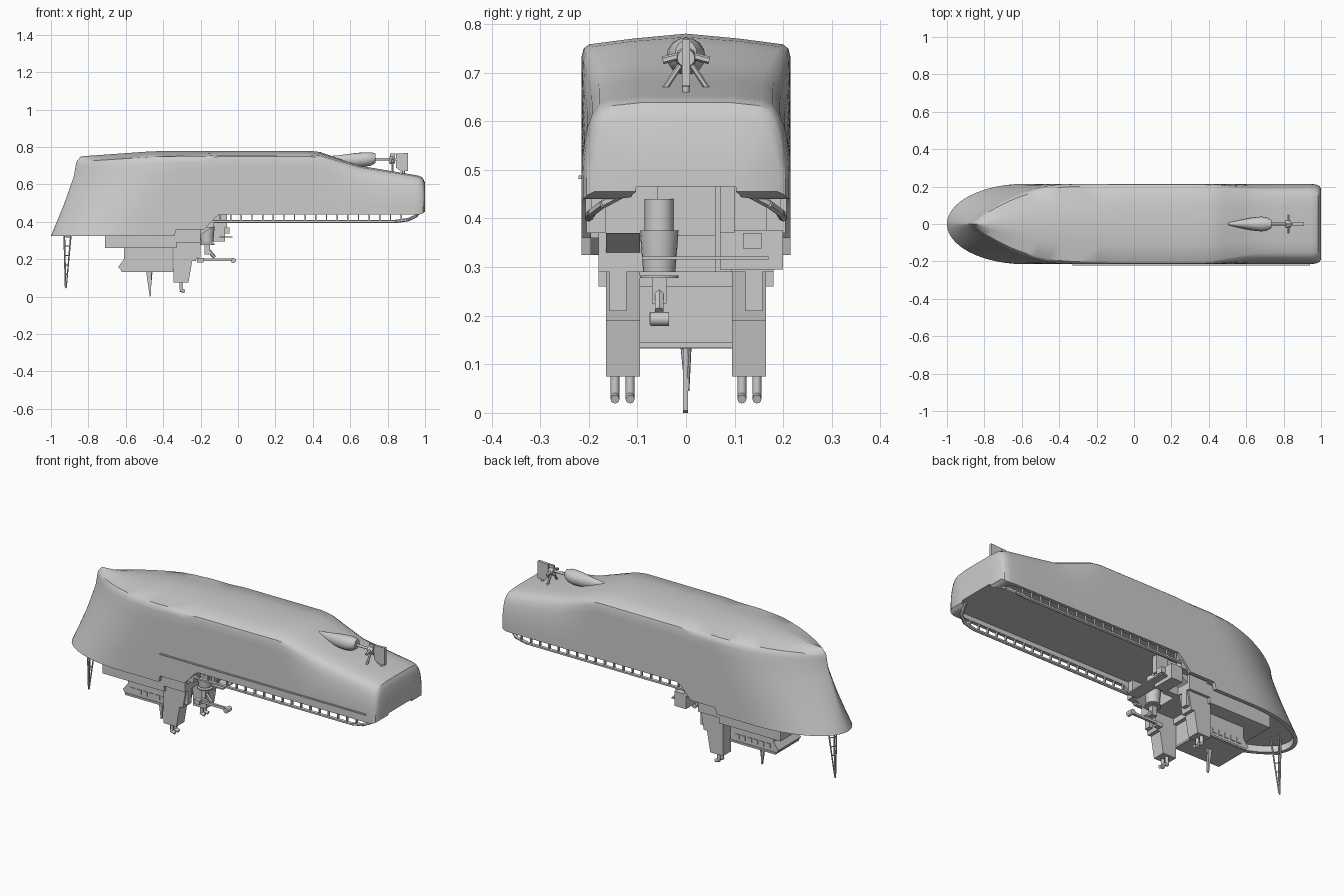
import bpy, bmesh, math
from mathutils import Vector

cube = bpy.data.objects.get("Cube")
if cube:
    bpy.data.objects.remove(cube, do_unlink=True)

grey = bpy.data.materials.new("light grey")
grey.use_nodes = True
grey.diffuse_color = (0.6, 0.6, 0.6, 1)
grey.node_tree.nodes["Principled BSDF"].inputs["Base Color"].default_value = (0.6, 0.6, 0.6, 1)


def finish(name, bm, smooth=False, mirror=False):
    bmesh.ops.recalc_face_normals(bm, faces=bm.faces)
    mesh = bpy.data.meshes.new(name)
    bm.to_mesh(mesh)
    bm.free()
    mesh.materials.append(grey)
    ob = bpy.data.objects.new(name, mesh)
    bpy.context.collection.objects.link(ob)
    if smooth:
        bpy.ops.object.select_all(action='DESELECT')
        ob.select_set(True)
        bpy.context.view_layer.objects.active = ob
        bpy.ops.object.shade_smooth_by_angle(angle=math.radians(35))
    if mirror:
        mod = ob.modifiers.new("mirror", 'MIRROR')
        mod.use_axis = (False, True, False)
        mod.merge_threshold = 0.0005
    return ob


def box(name, x0, x1, y0, y1, z0, z1, mirror=False):
    bm = bmesh.new()
    bmesh.ops.create_cube(bm, size=1)
    for v in bm.verts:
        v.co = ((x0 + x1) / 2 + v.co.x * (x1 - x0),
                (y0 + y1) / 2 + v.co.y * (y1 - y0),
                (z0 + z1) / 2 + v.co.z * (z1 - z0))
    return finish(name, bm, mirror=mirror)


def slab(name, outline, y0, y1, mirror=False):
    """Side outline in x and z, extruded across y."""
    bm = bmesh.new()
    face = bm.faces.new([bm.verts.new((x, y0, z)) for x, z in outline])
    out = bmesh.ops.extrude_face_region(bm, geom=[face])["geom"]
    for v in out:
        if isinstance(v, bmesh.types.BMVert):
            v.co.y = y1
    return finish(name, bm, mirror=mirror)


def rod(name, a, b, r0, r1=None, sides=12, mirror=False):
    a, b = Vector(a), Vector(b)
    bm = bmesh.new()
    bmesh.ops.create_cone(bm, cap_ends=True, segments=sides, radius1=r0,
                          radius2=r0 if r1 is None else r1, depth=(b - a).length)
    turn = (b - a).to_track_quat('Z', 'Y').to_matrix()
    for v in bm.verts:
        v.co = turn @ v.co + (a + b) / 2
    return finish(name, bm, smooth=sides > 6, mirror=mirror)


def interp(x, pts):
    if x <= pts[0][0]:
        return pts[0][1]
    for (xa, ya), (xb, yb) in zip(pts, pts[1:]):
        if x <= xb:
            return ya + (yb - ya) * (x - xa) / (xb - xa)
    return pts[-1][1]


# Hull: stations lofted along x, half section mirrored across y
KEEL = [(-.84, .75), (-.45, .778), (.38, .78), (.44, .773), (.52, .745), (.65, .70),
        (.96, .648), (.985, .638), (1, .61)]
RIM = [(-.34, .325), (-.33, .36), (-.18, .36), (-.12, .425), (-.1, .44), (.98, .44), (1, .455)]
DECK = [(-.31, .36), (-.3, .465)]
STEM = [(0, -1), (.4, -.93), (.76, -.876), (.93, -.865), (1, -.84)]
END = [(.94, 1), (.97, .985), (.99, .95), (1, .88)]
MID_SECTION = [(1, 0), (1, .2), (1, .4), (1, .6), (1, .75), (1, .86), (.98, .91), (.93, .935), (.5, .97), (0, 1)]
AFT_SECTION = [(1, 0), (1, .2), (.99, .4), (.97, .55), (.94, .7), (.9, .82), (.83, .92), (.72, .97), (.45, 1), (0, 1)]
stations = [-1 + .6 * (i / 18) ** 2 for i in range(19)]
stations += [-.34, -.33, -.31, -.3, -.18, -.12, -.1, 0, .15, .3, .38, .41, .44,
             .48, .52, .58, .65, .75, .85, .94, .96, .97, .985, .99, 1]


def hull_point(X, a, b, z=None, inset=0):
    fade = max(0, (-.4 - X) / .6) ** 2
    x = X + (interp(b, STEM) + 1 + inset) * fade
    start = interp(b, STEM) + inset
    t = min(1, max(0, (x - start) / (.42 + .14 * b)))
    w = (.215 - inset) * (1 - (1 - t) ** 2) ** (.5 + .45 * b) * interp(X, END)
    if z is None:
        low = interp(x, RIM)
        z = low + b * (interp(x, KEEL) - low)
    return (x, a * w, z)


bm = bmesh.new()
rows = []
for X in stations:
    s = min(1, max(0, (X - .35) / .35))
    s = s * s * (3 - 2 * s)
    inner = interp(X, [(.94, 1), (.985, .6)])
    deck, rim = interp(X, DECK), interp(X, RIM)
    pts = [hull_point(X, 0, 0, deck, .02), hull_point(X, inner, 0, deck, .02),
           hull_point(X, inner, 0, rim, .02)]
    for (a, b), (c, d) in zip(MID_SECTION, AFT_SECTION):
        pts.append(hull_point(X, a + (c - a) * s, b + (d - b) * s))
    rows.append([bm.verts.new(p) for p in pts])
for r, q in zip(rows, rows[1:]):
    for j in range(len(r) - 1):
        bm.faces.new((r[j], r[j + 1], q[j + 1], q[j]))
bm.faces.new(rows[-1])
bmesh.ops.remove_doubles(bm, verts=bm.verts, dist=.0003)
finish("hull", bm, smooth=True, mirror=True)
box("side_strake", -.33, .94, -.221, -.212, .481, .488)

# Cargo rails along both sides of the aft deck
path = [(-.13, .2, .402), (.84, .2, .402), (.91, .194, .412), (.95, .17, .43), (.975, .11, .462)]
for a, b in zip(path, path[1:]):
    rod("cargo_rail", a, b, .009, sides=6, mirror=True)
for i in range(18):
    x = -.1 + i * .057
    box("rail_post", x, x + .007, .194, .207, .402, .445, mirror=True)

# Deckhouse and bridge
box("lower_deckhouse", -.71, -.33, -.18, .18, .26, .37)
box("aft_deckhouse", -.345, -.2, -.18, .18, .29, .47)
box("aft_house_center", -.21, -.16, -.06, .06, .365, .467)
box("aft_house_side", -.21, -.13, .06, .095, .29, .467)
box("deck_shoulder", -.31, -.13, .165, .205, .37, .467, mirror=True)
bridge = [(-.61, .27), (-.61, .2), (-.64, .16), (-.62, .132), (-.35, .132), (-.35, .27)]
slab("bridge", bridge, -.1, .1)
box("bridge_roof_trim", -.625, -.345, -.105, .105, .135, .145)
for i in range(6):
    x = -.59 + i * .038
    box("bridge_window", x, x + .026, .1, .104, .16, .185, mirror=True)
slab("main_mast", [(-.492, .14), (-.462, .14), (-.465, .005), (-.472, 0)], -.006, .004)
rod("mast_stay", (-.46, .008, .13), (-.468, .004, .045), .003, sides=6)

# Twin funnels with exhaust pipes
funnel = [(-.345, .37), (-.345, .075), (-.265, .075), (-.245, .19), (-.225, .19), (-.2, .33), (-.14, .37)]
slab("funnel", funnel, .095, .165, mirror=True)
box("funnel_ledge", -.25, -.2, .122, .157, .21, .29, mirror=True)
for y in (.115, .146):
    rod("exhaust_pipe", (-.305, y, .08), (-.305, y, .038), .009, mirror=True)
    rod("exhaust_tip", (-.31, y, .036), (-.285, y, .028), .009, mirror=True)

# Deck crane
rod("crane_pedestal", (-.165, -.055, .375), (-.165, -.055, .29), .04, .033, 20)
rod("crane_turntable", (-.165, -.055, .283), (-.165, -.055, .277), .04, sides=20)
rod("crane_post_base", (-.165, -.055, .44), (-.165, -.055, .375), .03, sides=16)
box("crane_post", -.18, -.15, -.07, -.04, .225, .28)
rod("crane_arm", (-.16, -.055, .25), (-.125, -.055, .21), .01, sides=6)
box("crane_jib", -.2, -.03, -.062, -.048, .19, .203)
box("jib_counterweight", -.22, -.185, -.075, -.048, .182, .206)
rod("jib_winch", (-.025, -.073, .193), (-.025, -.035, .193), .014)

# Aft equipment
box("equipment_locker", -.14, -.07, .07, .2, .295, .376)
box("small_locker", -.07, -.045, .117, .155, .338, .37)
box("equipment_beam", -.1, -.03, -.09, .17, .315, .322)
box("locker_support", -.13, -.06, .07, .1, .37, .467)

# Bow tripod mast
for y in (-.03, .03):
    rod("tripod_leg", (-.89, y, .37), (-.918, 0, .05), .0045, .003, 6)
rod("tripod_leg", (-.93, 0, .37), (-.922, 0, .045), .005, .004, 6)
for i in range(5):
    z = .12 + i * .05
    h = (z - .05) / .32
    rod("tripod_brace", (-.918 + .028 * h, .03 * h, z), (-.922, 0, z), .003, sides=6, mirror=True)

# Propeller shaft housing, propeller and rudder
bm = bmesh.new()
rings = []
for x, w, low, high in [(.47, .002, .74, .75), (.55, .018, .70, .757), (.63, .034, .695, .768),
                        (.68, .04, .695, .772), (.71, .036, .7, .772), (.735, .022, .715, .766)]:
    ring = []
    for i in range(16):
        t = i * math.tau / 16
        ring.append(bm.verts.new((x, w * math.cos(t), (low + high) / 2 + (high - low) / 2 * math.sin(t))))
    rings.append(ring)
for r, q in zip(rings, rings[1:]):
    for i in range(16):
        bm.faces.new((r[i], r[i - 1], q[i - 1], q[i]))
bm.faces.new(rings[0])
bm.faces.new(rings[-1])
finish("shaft_housing", bm, smooth=True)
rod("propeller_shaft", (.73, 0, .735), (.85, 0, .735), .007)
rod("propeller_hub", (.81, 0, .73), (.84, 0, .73), .022, .018, 16)
rod("propeller_blade", (.825, .012, .715), (.825, .045, .665), .006, sides=6, mirror=True)
slab("propeller_blade_top", [(.815, .735), (.838, .735), (.842, .766), (.812, .766)], -.005, .005)
rod("propeller_blade_side", (.825, .01, .735), (.825, .048, .725), .008, sides=6, mirror=True)
slab("rudder", [(.845, .765), (.91, .768), (.91, .672), (.87, .67), (.845, .69)], -.008, .008)
rod("rudder_stock", (.885, 0, .69), (.885, 0, .645), .007)
